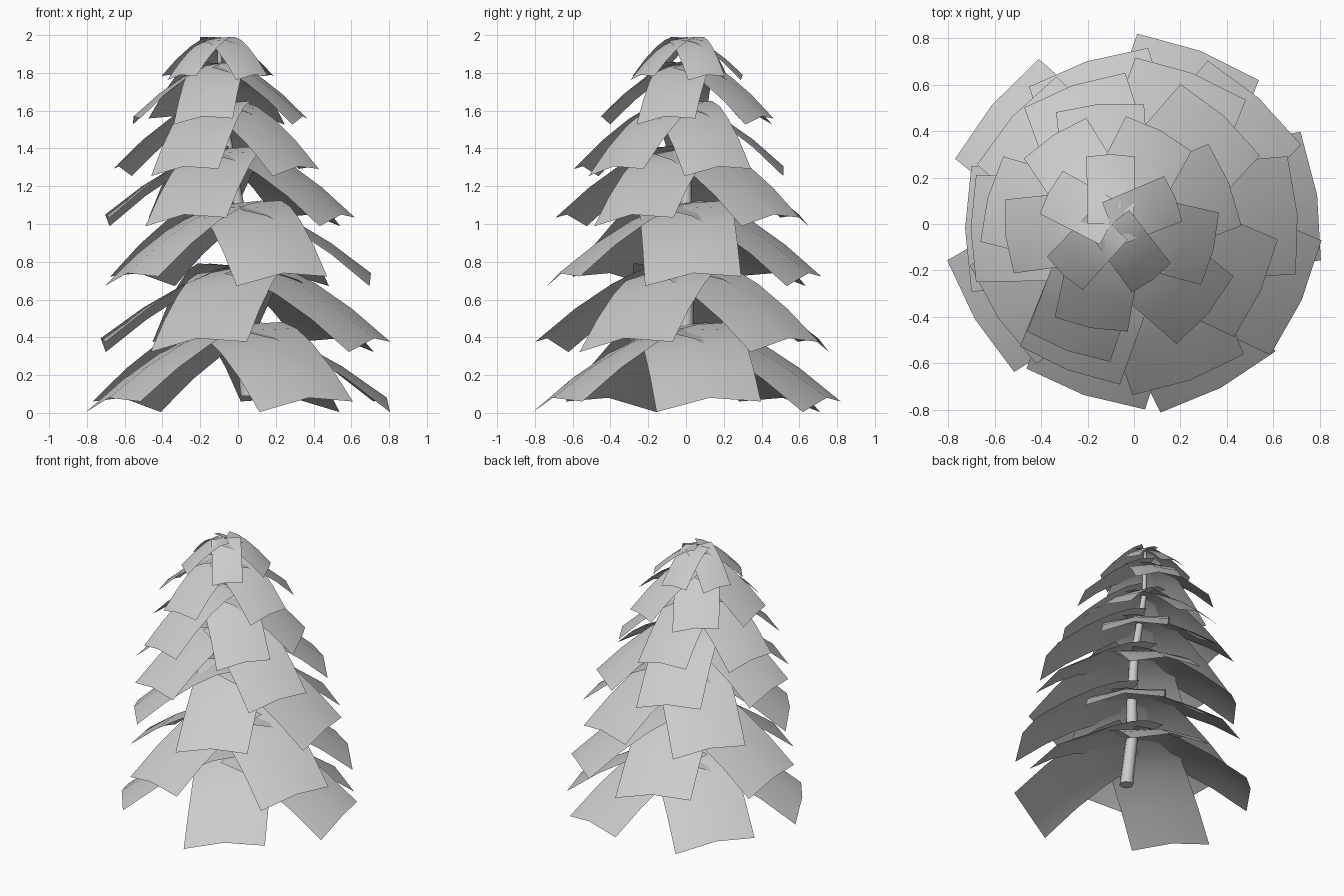
import bpy, bmesh
from math import cos, sin, radians
from mathutils import Vector

if "Cube" in bpy.data.objects:
    bpy.data.objects.remove(bpy.data.objects["Cube"])

# Tiers: centre x, y, root z, tip middle z, reach, tip width, frond angles
TIERS = [
    (-0.10, 0.00, 1.985, 1.79, 0.29, 0.21, (22, 90, 152, 227, 307)),
    (-0.10, 0.00, 1.85, 1.57, 0.44, 0.32, (62, 123, 187, 259, 346)),
    (-0.10, -0.03, 1.64, 1.305, 0.53, 0.38, (22, 95, 165, 250, 320)),
    (-0.05, -0.02, 1.40, 1.05, 0.63, 0.46, (48, 109, 180, 249, 336)),
    (0.00, -0.01, 1.11, 0.74, 0.68, 0.51, (4, 69, 138, 214, 290)),
    (0.03, -0.02, 0.775, 0.395, 0.73, 0.54, (48, 108, 180, 251, 336)),
    (0.00, 0.00, 0.465, 0.08, 0.77, 0.56, (9, 69, 140, 211, 298)),
]
# Droop along the frond: distance fraction, drop fraction
PROFILE = [(0.0, 0.0), (0.2, 0.07), (0.42, 0.25), (0.7, 0.57), (1.0, 1.0)]


def finish(name, bm):
    mesh = bpy.data.meshes.new(name)
    bm.to_mesh(mesh)
    bm.free()
    for p in mesh.polygons:
        p.use_smooth = True
    obj = bpy.data.objects.new(name, mesh)
    bpy.context.collection.objects.link(obj)
    return obj


def add_frond(bm, centre, angle, reach, width, drop):
    """Drooping card, rolled like a pinwheel blade, its rib growing to the tip."""
    out = Vector((cos(angle), sin(angle), 0))
    side = Vector((-sin(angle), cos(angle), 0))
    rows = []
    for t, d in PROFILE:
        row = []
        w = width * (0.95 + 0.05 * t)
        fold = width * (0.02 + 0.065 * t)
        for s in (-1, 0, 1):
            length = reach * t + (0.05 * width * t if s == 0 else 0)
            p = centre + out * length + side * (s * w / 2)
            p.z += s * 0.05 * width - abs(s) * fold - drop * d
            row.append(bm.verts.new(p))
        rows.append(row)
    for a, b in zip(rows, rows[1:]):
        for i in range(2):
            bm.faces.new((a[i], b[i], b[i + 1], a[i + 1]))


# Branch tiers
for n, (cx, cy, z0, z1, reach, width, angles) in enumerate(TIERS, 1):
    bm = bmesh.new()
    for a in angles:
        add_frond(bm, Vector((cx, cy, z0)), radians(a), reach, width, z0 - z1)
    finish(f"branch_tier_{n}", bm)

# Leaning tapered trunk
PATH = [(0.06, -0.01, 0.09, 0.047), (0.02, 0.0, 0.465, 0.041),
        (0.02, 0.0, 0.775, 0.036), (0.0, 0.0, 1.11, 0.031),
        (-0.05, 0.0, 1.40, 0.025), (-0.09, 0.0, 1.64, 0.019),
        (-0.10, 0.0, 1.99, 0.009)]
SIDES = 8
bm = bmesh.new()
rings = []
for x, y, z, r in PATH:
    rings.append([bm.verts.new((x + r * cos(radians(360 * k / SIDES)),
                                y + r * sin(radians(360 * k / SIDES)), z))
                  for k in range(SIDES)])
for a, b in zip(rings, rings[1:]):
    for k in range(SIDES):
        j = (k + 1) % SIDES
        bm.faces.new((a[k], a[j], b[j], b[k]))
bm.faces.new(rings[-1])
bm.faces.new(rings[0][::-1])
trunk = finish("trunk", bm)
bpy.context.view_layer.objects.active = trunk
trunk.select_set(True)
bpy.ops.object.shade_smooth_by_angle(angle=radians(50))
